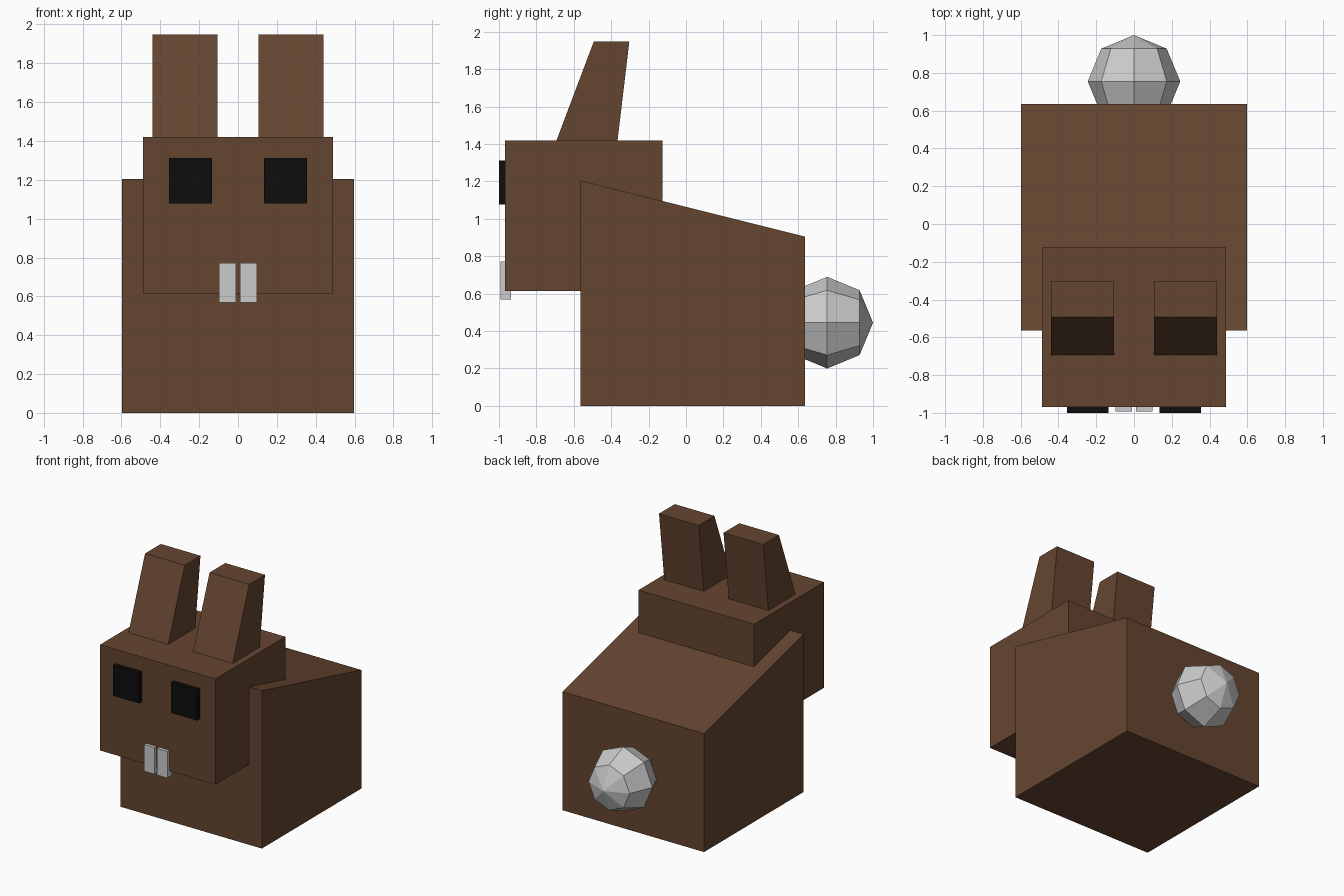
import bpy, bmesh
from math import radians
from mathutils import Matrix

if "Cube" in bpy.data.objects:
    bpy.data.objects.remove(bpy.data.objects["Cube"])


def material(name, rgb):
    mat = bpy.data.materials.new(name)
    mat.diffuse_color = (*rgb, 1)
    mat.use_nodes = True
    mat.node_tree.nodes["Principled BSDF"].inputs["Base Color"].default_value = mat.diffuse_color
    return mat


BROWN = material("brown_fur", (0.13, 0.06, 0.03))
BLACK = material("black", (0.004, 0.004, 0.004))


def finish(name, bm, mat=None):
    bmesh.ops.recalc_face_normals(bm, faces=bm.faces)
    mesh = bpy.data.meshes.new(name)
    bm.to_mesh(mesh)
    bm.free()
    if mat:
        mesh.materials.append(mat)
    obj = bpy.data.objects.new(name, mesh)
    bpy.context.collection.objects.link(obj)
    return obj


def extrude_profile(name, x0, x1, profile, mat=None):
    """Extrude a (y, z) side profile from x0 to x1."""
    bm = bmesh.new()
    face = bm.faces.new([bm.verts.new((x0, y, z)) for y, z in profile])
    ext = bmesh.ops.extrude_face_region(bm, geom=[face])
    verts = [g for g in ext["geom"] if isinstance(g, bmesh.types.BMVert)]
    bmesh.ops.translate(bm, verts=verts, vec=(x1 - x0, 0, 0))
    return finish(name, bm, mat)


def box_profile(y0, y1, z0, z1):
    return [(y0, z0), (y1, z0), (y1, z1), (y0, z1)]


# Body with sloping back, and head block
extrude_profile("body", -0.597, 0.597,
                [(-0.565, 0), (0.635, 0), (0.635, 0.905), (-0.565, 1.205)], BROWN)
extrude_profile("head", -0.488, 0.488, box_profile(-0.968, -0.125, 0.613, 1.42), BROWN)

# Paired ears, eyes and front teeth
for side, s in (("left", 1), ("right", -1)):
    extrude_profile(side + "_ear", s * 0.105, s * 0.44,
                    [(-0.693, 1.418), (-0.366, 1.418), (-0.303, 1.948), (-0.493, 1.948)], BROWN)
    extrude_profile(side + "_eye", s * 0.134, s * 0.355,
                    box_profile(-1.0, -0.95, 1.078, 1.312), BLACK)
    extrude_profile(side + "_tooth", s * 0.01, s * 0.098,
                    box_profile(-0.993, -0.935, 0.568, 0.772))

# Low-poly ball tail with its pole pointing backwards
bm = bmesh.new()
bmesh.ops.create_uvsphere(bm, u_segments=8, v_segments=4, radius=0.245,
                          matrix=Matrix.Translation((0, 0.755, 0.445)) @ Matrix.Rotation(radians(90), 4, "X"))
finish("tail", bm)
